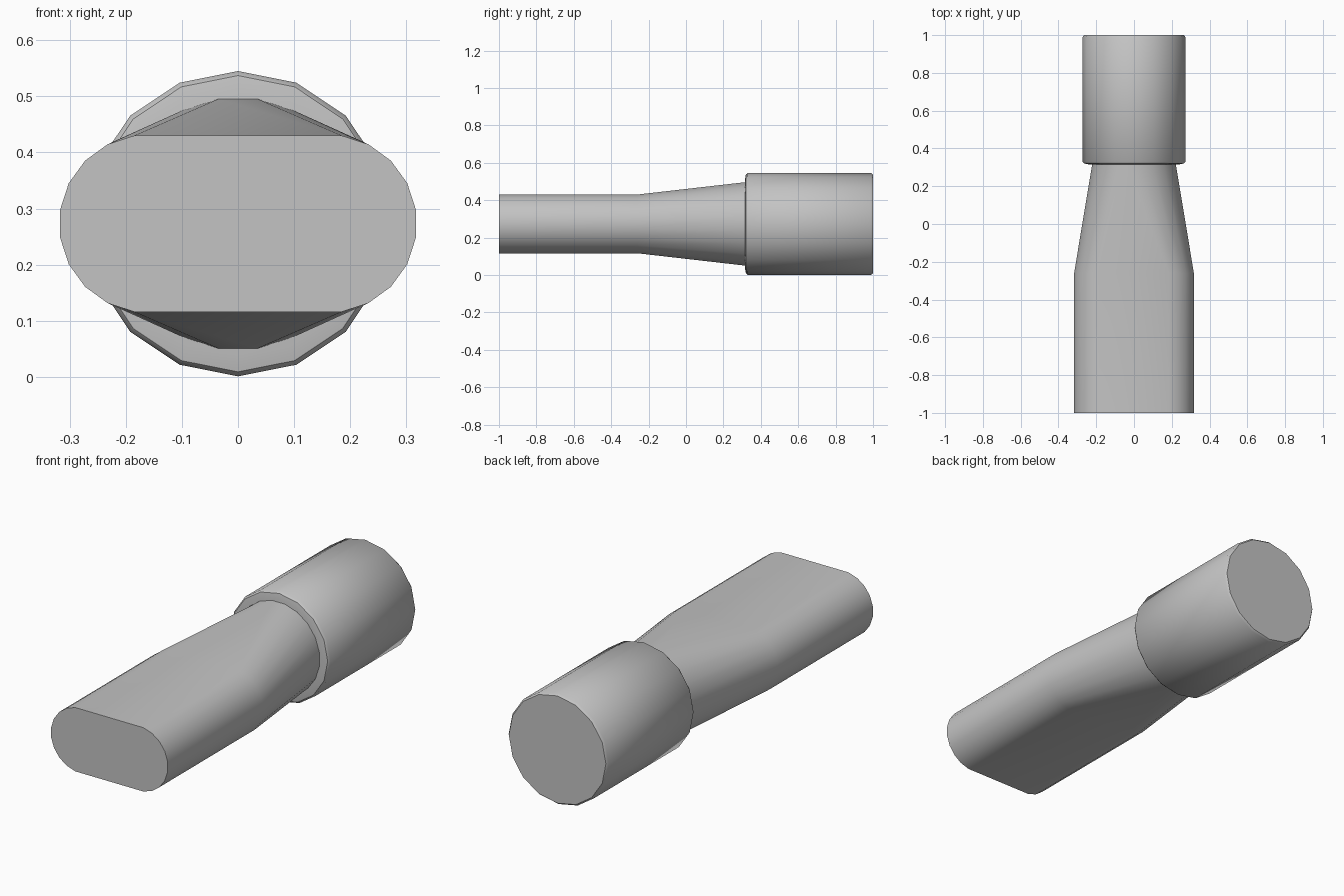
import bpy, bmesh
from math import sin, cos, pi, radians

cube = bpy.data.objects.get("Cube")
if cube:
    bpy.data.objects.remove(cube, do_unlink=True)

AXIS_Z = 0.273

grey = bpy.data.materials.new("plain grey")
grey.use_nodes = True
grey.diffuse_color = (0.55, 0.55, 0.55, 1)
grey.node_tree.nodes["Principled BSDF"].inputs["Base Color"].default_value = (0.55, 0.55, 0.55, 1)


def section(y, radius, sides, flat=0.0, half_step=False):
    """Ring around the y axis; flat pulls its two halves apart into an oval."""
    ring = []
    for i in range(sides):
        a = 2 * pi * (i + 0.5 * half_step) / sides
        shift = flat if cos(a) > 0 else -flat
        ring.append((radius * cos(a) + shift, y, AXIS_Z + radius * sin(a)))
    return ring


def loft(name, rings):
    bm = bmesh.new()
    loops = [[bm.verts.new(p) for p in ring] for ring in rings]
    for a, b in zip(loops, loops[1:]):
        for i in range(len(a)):
            j = (i + 1) % len(a)
            bm.faces.new((a[i], a[j], b[j], b[i]))
    bm.faces.new(loops[0])
    bm.faces.new(loops[-1])
    bmesh.ops.recalc_face_normals(bm, faces=bm.faces)
    mesh = bpy.data.meshes.new(name)
    bm.to_mesh(mesh)
    bm.free()
    mesh.materials.append(grey)
    obj = bpy.data.objects.new(name, mesh)
    bpy.context.collection.objects.link(obj)
    bpy.ops.object.select_all(action="DESELECT")
    obj.select_set(True)
    bpy.context.view_layer.objects.active = obj
    bpy.ops.object.shade_smooth_by_angle(angle=radians(40))
    return obj


# Flat oval nozzle that tapers into a round neck
loft("nozzle", [
    section(-1.0, 0.159, 20, 0.16, True),
    section(-0.26, 0.159, 20, 0.16, True),
    section(0.31, 0.225, 20, 0, True),
    section(0.34, 0.225, 20, 0, True),
])

# Round collar with slightly softened rims
loft("collar", [
    section(0.315, 0.235, 16),
    section(0.32, 0.264, 16),
    section(0.33, 0.272, 16),
    section(0.99, 0.272, 16),
    section(1.0, 0.264, 16),
])
